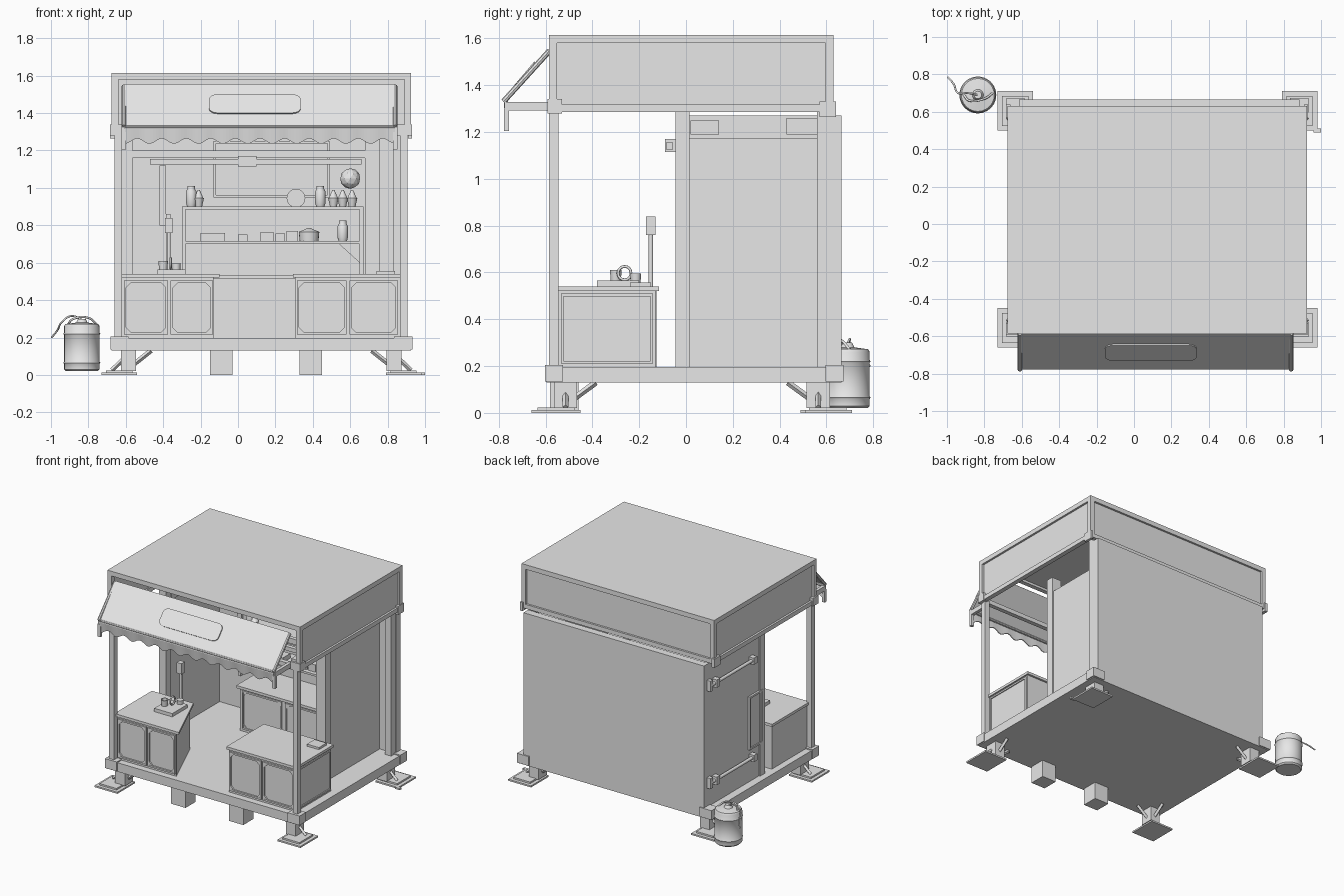
import bpy, bmesh, math
from mathutils import Vector, Matrix

cube = bpy.data.objects.get("Cube")
if cube:
    bpy.data.objects.remove(cube, do_unlink=True)

grey = bpy.data.materials.new("plain grey")
grey.use_nodes = True
grey.diffuse_color = (0.8, 0.8, 0.8, 1)
grey.node_tree.nodes["Principled BSDF"].inputs["Base Color"].default_value = (0.8, 0.8, 0.8, 1)


def finish(name, bm, smooth=False):
    bmesh.ops.recalc_face_normals(bm, faces=bm.faces)
    me = bpy.data.meshes.new(name)
    bm.to_mesh(me)
    bm.free()
    me.materials.append(grey)
    ob = bpy.data.objects.new(name, me)
    bpy.context.collection.objects.link(ob)
    if smooth:
        bpy.ops.object.select_all(action='DESELECT')
        ob.select_set(True)
        bpy.context.view_layer.objects.active = ob
        bpy.ops.object.shade_smooth_by_angle(angle=math.radians(40))
    return ob


def boxes(name, *ranges):
    """One object from boxes given as (x0, x1, y0, y1, z0, z1)."""
    bm = bmesh.new()
    for x0, x1, y0, y1, z0, z1 in ranges:
        m = Matrix.Translation(((x0 + x1) / 2, (y0 + y1) / 2, (z0 + z1) / 2))
        m = m @ Matrix.Diagonal((x1 - x0, y1 - y0, z1 - z0, 1))
        bmesh.ops.create_cube(bm, size=1, matrix=m)
    return finish(name, bm)


def frame(axis, u0, u1, z0, z1, d0, d1, w):
    """Four bars round a rectangle; axis is the direction it faces."""
    bars = [(u0, u1, z0, z0 + w), (u0, u1, z1 - w, z1),
            (u0, u0 + w, z0 + w, z1 - w), (u1 - w, u1, z0 + w, z1 - w)]
    if axis == 'x':
        return [(d0, d1, a, b, c, d) for a, b, c, d in bars]
    return [(a, b, d0, d1, c, d) for a, b, c, d in bars]


def prism(name, pts, axis, d0, d1):
    """Extrude a 2D outline: axis x takes (y, z), y takes (x, z), z takes (x, y)."""
    put = {'x': lambda p, d: (d, p[0], p[1]), 'y': lambda p, d: (p[0], d, p[1]),
           'z': lambda p, d: (p[0], p[1], d)}[axis]
    bm = bmesh.new()
    a = [bm.verts.new(put(p, d0)) for p in pts]
    b = [bm.verts.new(put(p, d1)) for p in pts]
    bm.faces.new(a)
    bm.faces.new(b[::-1])
    for i in range(len(pts)):
        j = (i + 1) % len(pts)
        bm.faces.new((a[i], b[i], b[j], a[j]))
    return finish(name, bm)


def rod(name, p, q, r, n=12):
    p, q = Vector(p), Vector(q)
    m = Matrix.Translation((p + q) / 2) @ (q - p).to_track_quat('Z', 'Y').to_matrix().to_4x4()
    bm = bmesh.new()
    bmesh.ops.create_cone(bm, cap_ends=True, segments=n, radius1=r, radius2=r,
                          depth=(q - p).length, matrix=m)
    return finish(name, bm, n > 4)


def lathe(name, x, y, z, profile, n=20):
    """Spin (radius, height) points round a vertical axis."""
    bm = bmesh.new()
    rings = [[bm.verts.new((x + r * math.cos(t * math.tau / n), y + r * math.sin(t * math.tau / n), z + h))
              for t in range(n)] for r, h in profile]
    for a, b in zip(rings, rings[1:]):
        for i in range(n):
            bm.faces.new((a[i], a[(i + 1) % n], b[(i + 1) % n], b[i]))
    bm.faces.new(rings[0])
    bm.faces.new(rings[-1])
    return finish(name, bm, True)


def hose(name, pts, r):
    cu = bpy.data.curves.new(name, 'CURVE')
    cu.dimensions = '3D'
    cu.bevel_depth, cu.bevel_resolution, cu.resolution_u = r, 2, 8
    sp = cu.splines.new('BEZIER')
    sp.bezier_points.add(len(pts) - 1)
    for b, p in zip(sp.bezier_points, pts):
        b.co = p
        b.handle_left_type = b.handle_right_type = 'AUTO'
    cu.materials.append(grey)
    ob = bpy.data.objects.new(name, cu)
    bpy.context.collection.objects.link(ob)


# Floor slab, front support blocks
boxes("floor", (-.675, .925, -.595, .665, .13, .197))
boxes("front_blocks", (-.15, -.03, -.58, -.46, 0, .13), (.33, .45, -.58, -.46, 0, .13))

# Corner feet: pad, leg, braces and corner plates
for sx, cx in ((-1, -.585), (1, .835)):
    for sy, cy in ((-1, -.515), (1, .565)):
        tag = ("right" if sx < 0 else "left") + ("_front" if sy < 0 else "_back")
        px, py = cx + sx * .05, cy + sy * .04
        boxes("foot_" + tag, (px - .095, px + .095, py - .105, py + .105, 0, .012),
              (px - .07, px + .07, py - .08, py + .08, .012, .024),
              (cx - .04, cx + .04, cy - .05, cy + .05, .02, .13))
        rod("brace_x_" + tag, (cx + sx * .09, cy, .025), (cx - sx * .02, cy, .13), .012, 4)
        rod("brace_in_" + tag, (cx, cy, .035), (cx - sx * .12, cy, .13), .013, 4)
        rod("brace_y_" + tag, (cx, cy, .035), (cx, cy - sy * .13, .13), .013, 4)
        ex, ey = (.925 if sx > 0 else -.675), (.665 if sy > 0 else -.595)
        xs, ys = sorted((ex + sx * .008, ex - sx * .09)), sorted((ey + sy * .008, ey - sy * .07))
        boxes("corner_plate_" + tag, (*xs, *ys, .135, .205))
boxes("pad_pin", (.96, 1.0, .49, .51, 0, .012))

# Posts: slim front pair, thick middle pair
for n, x in (("right", -.66), ("left", .865)):
    boxes("front_post_" + n, (x, x + .04, -.585, -.545, .19, 1.3))
boxes("middle_post_left", (.68, .76, -.045, .015, .19, 1.285))
boxes("middle_post_right", (-.625, -.565, -.045, .015, .19, 1.285))
boxes("back_post_left", (.83, .88, .56, .61, .19, 1.3))

# Walls
boxes("back_wall", (-.615, .885, .61, .665, .19, 1.27))
boxes("left_wall", (.70, .75, .015, .61, .19, 1.175))
boxes("right_wall", (-.615, -.58, .015, .61, .19, 1.27))
boxes("wall_cleats", (-.58, -.565, .02, .14, 1.19, 1.25), (-.58, -.565, .43, .6, 1.19, 1.26))
boxes("inner_back_frame", *frame('y', -.13, .49, .95, 1.25, .6, .61, .012))
boxes("right_wall_hatch", *frame('x', -.02, .14, .44, .84, -.63, -.61, .014),
      (-.622, -.61, -.01, .13, .45, .83))

# Locking bars on the right wall
for n, z in (("upper", 1.11), ("lower", .38)):
    rod("lock_bar_" + n, (-.635, .1, z), (-.635, .62, z), .012)
    boxes("lock_bar_blocks_" + n, (-.655, -.61, .09, .13, z - .025, z + .025),
          (-.655, -.61, .53, .57, z - .03, z + .03), (-.645, -.61, .6, .63, z - .04, z + .04))

# Roof: hollow shell, framed sides, open behind the awning
boxes("roof_top", (-.675, .925, -.585, .63, 1.598, 1.615))
boxes("roof_sides", (-.66, -.65, -.57, .62, 1.3, 1.6), (.9, .91, -.57, .62, 1.3, 1.6),
      (-.66, .91, .605, .615, 1.3, 1.6))
boxes("roof_frame", *frame('x', -.585, .63, 1.285, 1.612, .89, .925, .032),
      *frame('x', -.585, .63, 1.285, 1.612, -.675, -.64, .032),
      *frame('y', -.675, .925, 1.285, 1.612, .597, .63, .032),
      *frame('y', -.675, .925, 1.285, 1.612, -.585, -.552, .032))
boxes("roof_corner_plates", (-.685, -.61, -.592, -.575, 1.28, 1.34), (.85, .93, -.592, -.575, 1.28, 1.34),
      (-.685, -.66, -.592, -.53, 1.28, 1.34), (.91, .93, -.592, -.53, 1.28, 1.34),
      (-.685, -.66, .57, .64, 1.265, 1.33), (.91, .93, .57, .64, 1.265, 1.33))

# Awning cloth with a wavy hanging edge
bm = bmesh.new()
rows, n = [], 96
for i in range(n + 1):
    x = -.605 + 1.445 * i / n
    low = 1.25 - .014 * math.cos(i / n * 11 * math.tau)
    rows.append([bm.verts.new(p) for p in
                 ((x, -.59, 1.555), (x, -.772, 1.34), (x, -.778, 1.315), (x, -.768, low))])
for a, b in zip(rows, rows[1:]):
    for k in range(3):
        bm.faces.new((a[k], b[k], b[k + 1], a[k + 1]))
cloth = finish("awning_cloth", bm)
cloth.modifiers.new("thickness", 'SOLIDIFY').thickness = .006

# Blank rounded plate on the awning
pts = []
for cx, cy, a0 in ((.2, .03, 0), (-.2, .03, 90), (-.2, -.03, 180), (.2, -.03, 270)):
    for k in range(5):
        t = math.radians(a0 + k * 22.5)
        pts.append((cx + .045 * math.cos(t), cy + .035 * math.sin(t)))
plate = prism("awning_plate", pts, 'z', -.002, .006)
plate.location = (.09, -.686, 1.447)
plate.rotation_euler = (math.atan2(.215, .182), 0, 0)

# Awning arms and rails
for n, x in (("right", -.61), ("left", .84)):
    boxes("awning_arm_" + n, (x - .012, x + .012, -.775, -.58, 1.292, 1.328))
    rod("awning_strut_" + n, (x, -.585, 1.545), (x, -.78, 1.33), .012, 8)
    boxes("awning_tip_" + n, (x - .012, x + .012, -.778, -.757, 1.205, 1.3))
rod("awning_front_rail", (-.61, -.768, 1.325), (.84, -.768, 1.325), .01, 8)

# Hanging lamp rail
boxes("lamp_rail", (-.47, 0, -.085, -.055, 1.125, 1.155), (.1, .66, -.085, -.055, 1.125, 1.155),
      (0, .1, -.09, -.045, 1.115, 1.17), (-.6, .7, -.04, -.01, 1.16, 1.2))


# Counters with framed doors and corner gussets
def door(name, x0, x1, y, z0=.215, z1=.505):
    boxes(name, *frame('y', x0, x1, z0, z1, y - .008, y + .01, .012))
    for cx, sx in ((x0, 1), (x1, -1)):
        for cz, sz in ((z0, 1), (z1, -1)):
            prism(name + "_gusset", [(cx, cz), (cx + sx * .05, cz), (cx, cz + sz * .05)], 'y', y - .006, y + .005)


prism("right_counter", [(-.625, -.545), (-.13, -.545), (-.31, -.125), (-.625, -.125)], 'z', .195, .52)
prism("right_counter_top", [(-.635, -.56), (-.1, -.56), (-.29, -.115), (-.635, -.115)], 'z', .52, .54)
boxes("left_counter", (.305, .865, -.545, -.13, .195, .52))
boxes("left_counter_top", (.295, .875, -.56, -.115, .52, .54))
for i, (a, b) in enumerate(((-.61, -.375), (-.36, -.135), (.315, .58), (.595, .855))):
    door("counter_door_%d" % i, a, b, -.55)
boxes("left_counter_side", *frame('x', -.535, -.14, .21, .51, .86, .872, .012))

# Back cabinet and shelves
boxes("back_cabinet", (-.2, .69, .31, .61, .195, .515), (-.22, .7, .295, .61, .515, .535))
door("back_door_right", -.18, .15, .31)
door("back_door_left", .18, .66, .31)
boxes("back_shelves", (-.28, .65, .43, .61, .7, .715), (-.28, .65, .43, .61, .885, .9),
      (-.3, -.28, .43, .61, .535, .9), (.65, .67, .43, .61, .535, .9))
prism("shelf_bracket", [(.54, .7), (.65, .7), (.65, .6)], 'y', .44, .46)
boxes("wall_strip", (-.42, -.385, .59, .61, .8, 1.12), (-.385, -.36, .57, .61, .6, .86))

# Shelf goods
jar = [(.022, 0), (.028, .02), (.028, .08), (.02, .095), (.02, .11)]
pot = [(.018, 0), (.028, .045), (.024, .047), (.005, .09)]
for i, (x, z, prof) in enumerate(((.44, .9, jar), (.56, .715, jar), (.51, .9, pot), (.56, .9, pot),
                                  (.61, .9, pot), (-.25, .9, jar), (-.21, .9, pot))):
    lathe("shelf_jar_%d" % i, x, .5, z, prof, 14)
rod("plate", (.31, .52, .945), (.31, .535, .945), .05, 20)
lathe("cooking_pot", .38, .5, .715, [(.05, 0), (.055, .05), (.03, .06), (.01, .07)])
boxes("boxes_on_shelf", (-.2, -.07, .46, .55, .715, .76), (.0, .05, .46, .55, .715, .75),
      (.12, .19, .46, .55, .715, .765), (.2, .25, .46, .55, .715, .755), (.26, .32, .46, .55, .715, .77))
bm = bmesh.new()
bmesh.ops.create_icosphere(bm, subdivisions=2, radius=.055, matrix=Matrix.Translation((.6, .5, 1.05)))
finish("hanging_plant", bm)

# Things on the front counters
boxes("burner", (-.43, -.28, -.38, -.2, .54, .565))
lathe("cup_front", -.4, -.3, .565, [(.022, 0), (.026, .045), (.02, .045), (.018, .01)], 14)
lathe("cup_back", -.33, -.215, .54, [(.02, 0), (.024, .055), (.018, .055)], 14)
hose("ring_handle", [(-.36, -.262 + .028 * math.cos(t), .597 + .028 * math.sin(t))
                     for t in [k * math.pi / 4 for k in range(9)]], .006)
rod("tap", (-.37, -.15, .54), (-.37, -.15, .8), .01)
boxes("tap_head", (-.39, -.35, -.17, -.13, .76, .84))
boxes("tray", (.74, .84, -.24, -.15, .54, .556))

# Gas tank with hose
lathe("tank", -.835, .69, 0, [(.085, .02), (.095, .03), (.095, .06), (.099, .065), (.095, .07), (.095, .215),
                              (.099, .22), (.095, .225), (.095, .26), (.088, .272), (.03, .28), (.02, .3)], 24)
hose("tank_handle", [(-.91, .69, .27), (-.88, .66, .3), (-.8, .67, .305), (-.755, .7, .27)], .006)
hose("tank_hose", [(-.835, .69, .295), (-.89, .7, .315), (-.94, .7, .285), (-.965, .75, .24), (-.996, .785, .2)], .005)
